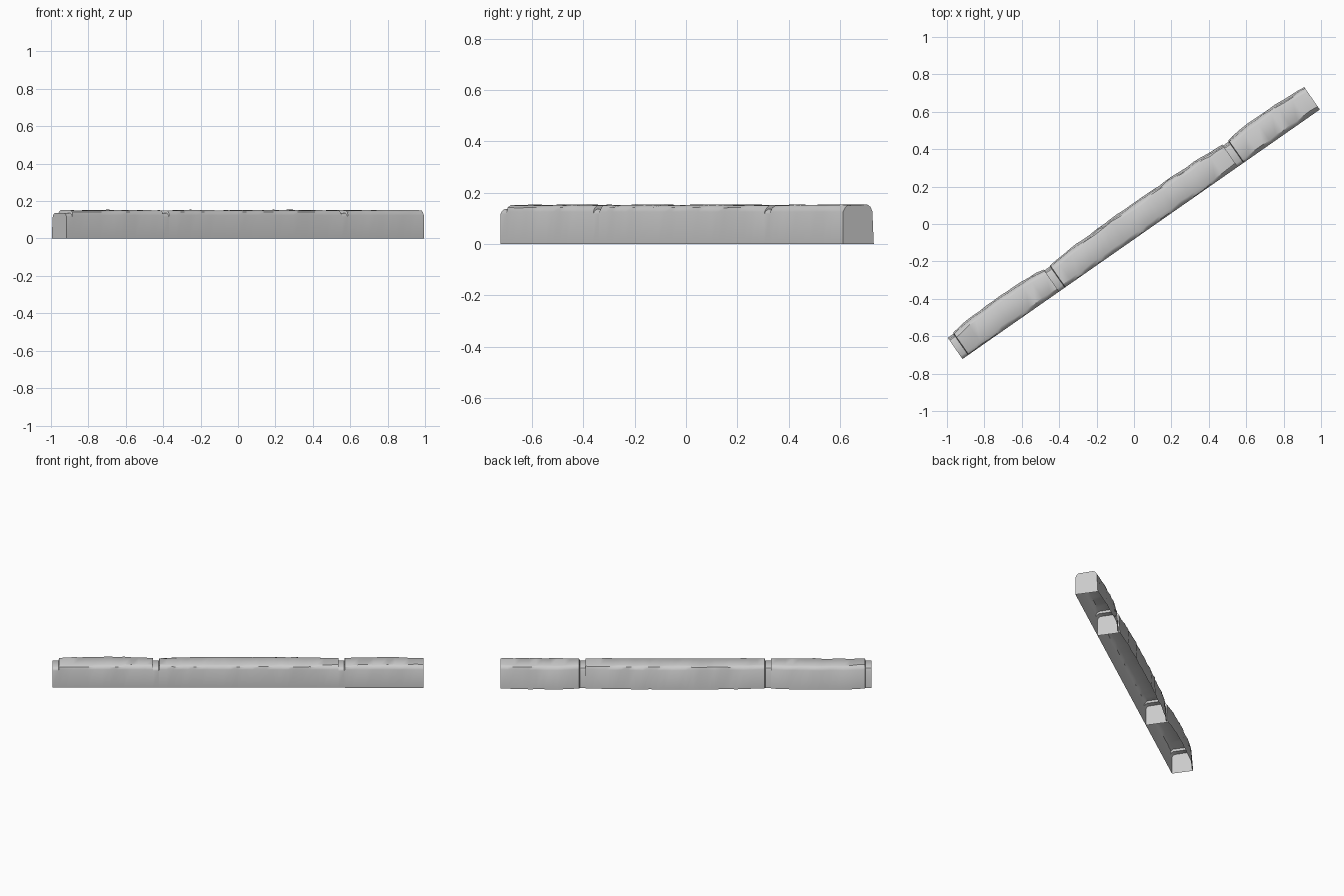
import bpy, bmesh, math, random

if "Cube" in bpy.data.objects:
    bpy.data.objects.remove(bpy.data.objects["Cube"], do_unlink=True)

random.seed(7)
ANGLE = math.atan2(1.33, 1.905)   # direction the kerb runs in
COLLAR = 0.037                    # width of the recessed band on each stone

stone = bpy.data.materials.new("stone_grey")
stone.use_nodes = True
GREY = (0.6, 0.6, 0.6, 1)
stone.diffuse_color = GREY
stone.node_tree.nodes["Principled BSDF"].inputs["Base Color"].default_value = GREY

# Cross-sections (across, up), from front foot over the top to back foot
BODY = [(-.067, 0), (-.067, .125), (-.061, .141), (-.046, .151),
        (.048, .152), (.062, .145), (.071, .128), (.078, 0)]
BAND = [(-.067, 0), (-.067, .117), (-.061, .128), (-.048, .136),
        (.042, .137), (.054, .131), (.062, .114), (.071, 0)]


def worn(u, start, end):
    """Body section at u, with a bulging back and chipped top edges."""
    t = (u - start) / (end - start)
    bulge = 0.015 * math.sin(math.pi * t) ** 0.6 + random.uniform(-.003, .003)
    ring = []
    for i, (n, z) in enumerate(BODY):
        if i >= 4:
            n += bulge
        if i in (2, 3):
            n += random.uniform(-.002, .005)
        if i in (4, 5, 6) and 0 < t < 1:
            n += random.uniform(-.005, .002)
        if 2 <= i <= 5:
            z += random.uniform(-.002, .002)
        ring.append((n, z))
    return ring


def build_stone(name, start, end):
    """Open-bottomed stone shell with a recessed band at its low end."""
    body_start = start + COLLAR + 0.004
    steps = max(6, round((end - body_start) / 0.045))
    sections = [(start, BAND), (start + COLLAR, BAND)]
    for k in range(steps + 1):
        u = body_start + (end - body_start) * k / steps
        sections.append((u, worn(u, body_start, end)))

    bm = bmesh.new()
    rings = [[bm.verts.new((u, n, z)) for n, z in ring] for u, ring in sections]
    for a, b in zip(rings, rings[1:]):
        for i in range(len(a) - 1):
            bm.faces.new((a[i], b[i], b[i + 1], a[i + 1]))
    bm.faces.new(rings[0])
    bm.faces.new(rings[-1][::-1])
    # Outward normals on the open shell
    bmesh.ops.recalc_face_normals(bm, faces=bm.faces)
    if sum(f.normal.z * f.calc_area() for f in bm.faces) < 0:
        bmesh.ops.reverse_faces(bm, faces=bm.faces)

    mesh = bpy.data.meshes.new(name)
    bm.to_mesh(mesh)
    bm.free()
    mesh.materials.append(stone)
    obj = bpy.data.objects.new(name, mesh)
    bpy.context.collection.objects.link(obj)
    obj.rotation_euler.z = ANGLE
    bpy.ops.object.select_all(action='DESELECT')
    obj.select_set(True)
    bpy.context.view_layer.objects.active = obj
    bpy.ops.object.shade_smooth_by_angle(angle=math.radians(35))


# Three stones end to end
for name, start, end in (("right_stone", -1.165, -.535),
                         ("middle_stone", -.535, .63),
                         ("left_stone", .63, 1.165)):
    build_stone(name, start, end)
